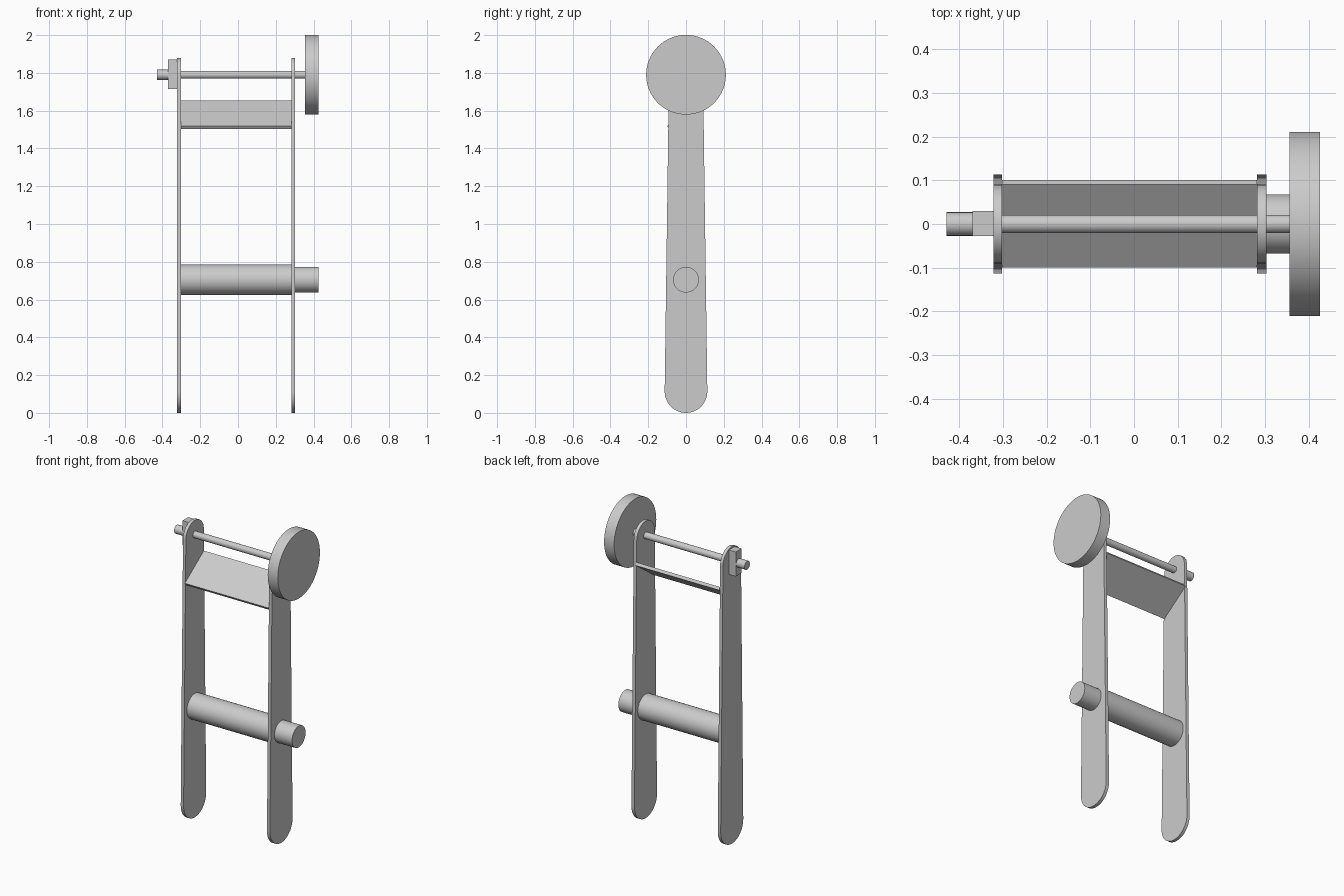
import bpy, bmesh, math
from mathutils import Matrix, Vector

if "Cube" in bpy.data.objects:
    bpy.data.objects.remove(bpy.data.objects["Cube"], do_unlink=True)

grey = bpy.data.materials.new("plain grey")
grey.use_nodes = True
COLOUR = (0.6, 0.6, 0.6, 1)
grey.diffuse_color = COLOUR
grey.node_tree.nodes["Principled BSDF"].inputs["Base Color"].default_value = COLOUR


def finish(name, bm):
    bmesh.ops.recalc_face_normals(bm, faces=bm.faces)
    mesh = bpy.data.meshes.new(name)
    bm.to_mesh(mesh)
    bm.free()
    mesh.materials.append(grey)
    obj = bpy.data.objects.new(name, mesh)
    bpy.context.collection.objects.link(obj)
    bpy.ops.object.select_all(action="DESELECT")
    obj.select_set(True)
    bpy.context.view_layer.objects.active = obj
    bpy.ops.object.shade_smooth_by_angle(angle=math.radians(25))
    return obj


def extrude_profile(name, points, x0, x1):
    """Prism along x from a list of (y, z) points."""
    bm = bmesh.new()
    face = bm.faces.new([bm.verts.new((x0, y, z)) for y, z in points])
    new = bmesh.ops.extrude_face_region(bm, geom=[face])["geom"]
    verts = [v for v in new if isinstance(v, bmesh.types.BMVert)]
    bmesh.ops.translate(bm, verts=verts, vec=Vector((x1 - x0, 0, 0)))
    return finish(name, bm)


def rod(name, radius, z, x0, x1, sides=48):
    bm = bmesh.new()
    place = Matrix.Translation(((x0 + x1) / 2, 0, z)) @ Matrix.Rotation(math.pi / 2, 4, "Y")
    bmesh.ops.create_cone(bm, cap_ends=True, segments=sides, radius1=radius,
                          radius2=radius, depth=x1 - x0, matrix=place)
    return finish(name, bm)


def arc(radius, z, start, steps=24):
    angles = [start + math.pi * i / steps for i in range(steps + 1)]
    return [(radius * math.cos(a), z + radius * math.sin(a)) for a in angles]


AXLE_Z, ROLLER_Z = 1.79, 0.705

# Tapered side arms with rounded ends
outline = arc(0.09, AXLE_Z, 0) + arc(0.113, 0.113, math.pi)
extrude_profile("right_arm", outline, -0.322, -0.302)
extrude_profile("left_arm", outline, 0.282, 0.303)

# Slanted cross plate between the arms
plate = [(-0.1, 1.519), (0.09, 1.653), (0.101, 1.637), (-0.089, 1.503)]
extrude_profile("slanted_plate", plate, -0.302, 0.282)

# Lower roller and its end peg
rod("roller", 0.08, ROLLER_Z, -0.302, 0.282)
rod("roller_peg", 0.068, ROLLER_Z, 0.303, 0.426, 32)

# Upper axle, disc, retaining block and end pin
rod("axle", 0.021, AXLE_Z, -0.302, 0.356, 24)
rod("disc", 0.211, AXLE_Z, 0.356, 0.426, 64)
block = [(-0.028, 1.715), (0.03, 1.715), (0.03, 1.87), (-0.028, 1.87)]
extrude_profile("retaining_block", block, -0.37, -0.322)
rod("end_pin", 0.027, AXLE_Z, -0.429, -0.37, 24)
